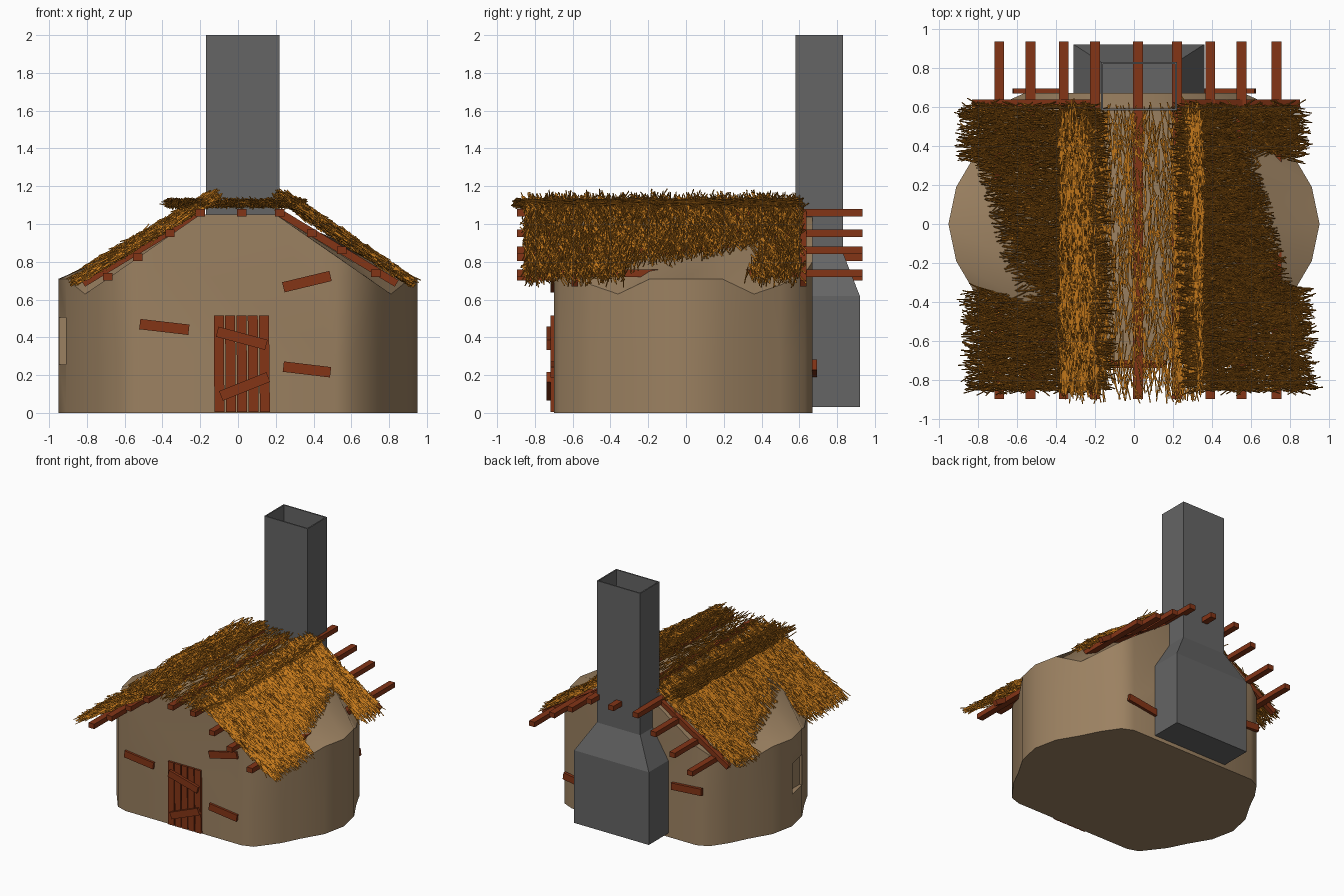
import bpy, bmesh, math, random
from mathutils import Vector, Matrix

if "Cube" in bpy.data.objects:
    bpy.data.objects.remove(bpy.data.objects["Cube"])

random.seed(4)

def material(name, rgb):
    m = bpy.data.materials.new(name)
    m.diffuse_color = (*rgb, 1)
    m.use_nodes = True
    m.node_tree.nodes["Principled BSDF"].inputs["Base Color"].default_value = m.diffuse_color
    return m

CLAY = material("clay", (0.33, 0.22, 0.12))
WOOD = material("wood", (0.23, 0.035, 0.008))
STRAW = material("straw", (0.58, 0.2, 0.012))
STONE = material("stone", (0.13, 0.13, 0.13))

def make(name, verts, faces, mat, fix=True):
    me = bpy.data.meshes.new(name)
    me.from_pydata([tuple(v) for v in verts], [], faces)
    if fix:
        bm = bmesh.new()
        bm.from_mesh(me)
        bmesh.ops.recalc_face_normals(bm, faces=bm.faces)
        bm.to_mesh(me)
        bm.free()
    ob = bpy.data.objects.new(name, me)
    bpy.context.collection.objects.link(ob)
    if mat:
        me.materials.append(mat)
    return ob

def box(name, centre, size, tilt=0, mat=WOOD):
    bm = bmesh.new()
    bmesh.ops.create_cube(bm, size=1, matrix=Matrix.LocRotScale(
        Vector(centre), Matrix.Rotation(tilt, 3, 'Y').to_quaternion(), Vector(size)))
    me = bpy.data.meshes.new(name)
    bm.to_mesh(me)
    bm.free()
    ob = bpy.data.objects.new(name, me)
    bpy.context.collection.objects.link(ob)
    if mat:
        me.materials.append(mat)
    return ob

def plank(name, p, q, y, height=0.055, depth=0.025):
    # board between two (x, z) points
    dx, dz = q[0] - p[0], q[1] - p[1]
    return box(name, ((p[0] + q[0]) / 2, y, (p[1] + q[1]) / 2),
               (math.hypot(dx, dz), depth, height), -math.atan2(dz, dx))

def loft(name, rings, mat, cap_end=True):
    n = len(rings[0])
    faces = [(r * n + i, r * n + (i + 1) % n, (r + 1) * n + (i + 1) % n, (r + 1) * n + i)
             for r in range(len(rings) - 1) for i in range(n)]
    faces.append(tuple(range(n)))
    if cap_end:
        faces.append(tuple(range((len(rings) - 1) * n, len(rings) * n)))
    return make(name, [v for r in rings for v in r], faces, mat)

# Clay hut body, lofted from front to back
def roof_line(x):
    return 1.05 - 0.69 * (x - 0.2)

def half_section(y, w, side):
    t = side * y
    lift = 0.12 * (max(0, (t + 0.38) / 0.74) if t < 0.36 else max(0, 1 - (t - 0.36) / 0.14))
    eave = 0.71 if abs(y) < 0.35 else roof_line(w)
    sx = min(0.63, w * 0.82)
    pts = [(w, 0), (w, 0.3), (w, eave), (sx, roof_line(sx) + lift), (0.2, 1.05)]
    return [(side * x, y, z) for x, z in pts]

widths = [(-0.70, 0.52), (-0.67, 0.61), (-0.5, 0.74), (-0.36, 0.81), (-0.19, 0.91), (0, 0.95),
          (0.19, 0.91), (0.36, 0.81), (0.5, 0.74), (0.63, 0.65), (0.67, 0.56)]
walls = loft("hut_walls", [half_section(y, w, 1) + half_section(y, w, -1)[::-1]
                           for y, w in widths], CLAY)

# Window recess in the left wall
cutter = box("window_cutter", (-0.95, -0.1, 0.38), (0.12, 0.17, 0.25), 0, None)
cutter.hide_render = True
mod = walls.modifiers.new("window", 'BOOLEAN')
mod.operation = 'DIFFERENCE'
mod.object = cutter
mod.solver = 'EXACT'
bpy.context.view_layer.objects.active = walls
walls.select_set(True)
bpy.ops.object.modifier_apply(modifier="window")
bpy.data.objects.remove(cutter)
bpy.ops.object.shade_smooth_by_angle(angle=math.radians(35))
walls.select_set(False)

# Hollow chimney with wide hearth base
def rect(x0, x1, y0, y1, z):
    return [(x0, y0, z), (x1, y0, z), (x1, y1, z), (x0, y1, z)]

chimney = loft("chimney", [rect(-0.31, 0.36, 0.58, 0.92, 0.03), rect(-0.31, 0.36, 0.58, 0.92, 0.62),
                           rect(-0.17, 0.22, 0.58, 0.83, 0.85), rect(-0.17, 0.22, 0.58, 0.83, 2.0)],
               STONE, cap_end=False)
sol = chimney.modifiers.new("thickness", 'SOLIDIFY')
sol.thickness = 0.015
sol.offset = -1

# Roof poles running front to back
poles = [(-0.69, 0.72), (-0.53, 0.825), (-0.36, 0.95), (-0.2, 1.06), (0.02, 1.06),
         (0.22, 1.06), (0.39, 0.95), (0.55, 0.86), (0.73, 0.74)]
for i, (x, z) in enumerate(poles):
    box(f"roof_pole_{i + 1}", (x, 0.02, z), (0.05, 1.83, 0.04))

# Sloping rafters under the poles
for i, y in enumerate((-0.59, 0.62)):
    plank(f"left_rafter_{i + 1}", (-0.82, 0.685), (-0.2, 1.06), y, 0.04, 0.035)
    plank(f"right_rafter_{i + 1}", (0.84, 0.685), (0.22, 1.06), y, 0.04, 0.035)

# Door boards and braces
for i in range(5):
    box(f"door_board_{i + 1}", (-0.1 + 0.06 * i, -0.705, 0.26), (0.053, 0.025, 0.51),
        random.uniform(-0.012, 0.012))
plank("door_brace_top", (-0.11, 0.43), (0.15, 0.36), -0.725)
plank("door_brace_bottom", (-0.09, 0.09), (0.16, 0.19), -0.725)

# Patch boards on the walls
for i, (p, q, y) in enumerate([((-0.52, 0.47), (-0.26, 0.44), -0.705),
                               ((0.24, 0.665), (0.49, 0.725), -0.705),
                               ((0.24, 0.245), (0.49, 0.215), -0.705),
                               ((0.35, 0.215), (0.62, 0.255), 0.68),
                               ((-0.62, 0.45), (-0.35, 0.43), 0.68)]):
    plank(f"wall_patch_{i + 1}", p, q, y)

# Thatch made of thin three-sided straws
def add_straw(verts, faces, a, b, radius=0.0036):
    d = (b - a).normalized()
    u = d.orthogonal().normalized()
    v = d.cross(u)
    k = len(verts)
    for p in (a, b):
        for j in range(3):
            t = math.tau * j / 3 + 0.5
            verts.append(p + (u * math.cos(t) + v * math.sin(t)) * radius)
    faces += [(k + j, k + (j + 1) % 3, k + 3 + (j + 1) % 3, k + 3 + j) for j in range(3)]
    faces += [(k + 2, k + 1, k), (k + 3, k + 4, k + 5)]

def bare(p, side):
    # patch where the wall pokes through the thatch
    x, y = side * p.x, side * p.y
    return x > 0.63 + (0.38 - y) * 0.27 and -0.32 < y < 0.38 - (x - 0.63) * 0.4

def thatch_slope(name, top, bottom, side, count):
    top, bottom = Vector((top[0], 0, top[1])), Vector((bottom[0], 0, bottom[1]))
    slope = bottom - top
    d = slope.normalized()
    normal = Vector((-d.z * side, 0, abs(d.x))).normalized()
    verts, faces = [], []
    for _ in range(count):
        y = random.uniform(-0.85, 0.61)
        c = top + slope * random.uniform(0.07, 0.95) + normal * random.uniform(-0.02, 0.02)
        c.y = y
        c.x += -0.03 * y
        yaw = random.gauss(0, 0.25)
        axis = (d * math.cos(yaw) + Vector((0, math.sin(yaw), 0))
                + normal * random.gauss(0, 0.09)).normalized()
        half = axis * random.uniform(0.05, 0.09)
        if any(bare(p, side) for p in (c - half, c, c + half)):
            continue
        add_straw(verts, faces, c - half, c + half)
    make(name, verts, faces, STRAW, fix=False)

thatch_slope("left_thatch", (-0.12, 1.155), (-0.88, 0.70), -1, 5500)
thatch_slope("right_thatch", (0.22, 1.155), (0.89, 0.70), 1, 5500)

# Flat ridge thatch, thinner in the middle
verts, faces = [], []
for i in range(2600):
    x = random.uniform(-0.38, 0.35) if i % 2 else random.choice(
        (random.uniform(-0.38, -0.14), random.uniform(0.2, 0.35)))
    c = Vector((x, random.uniform(-0.85, 0.57), random.uniform(1.09, 1.13)))
    half = Vector((random.gauss(0, 0.22), 1, random.gauss(0, 0.09))).normalized() \
        * random.uniform(0.05, 0.08)
    add_straw(verts, faces, c - half, c + half)
make("ridge_thatch", verts, faces, STRAW, fix=False)
